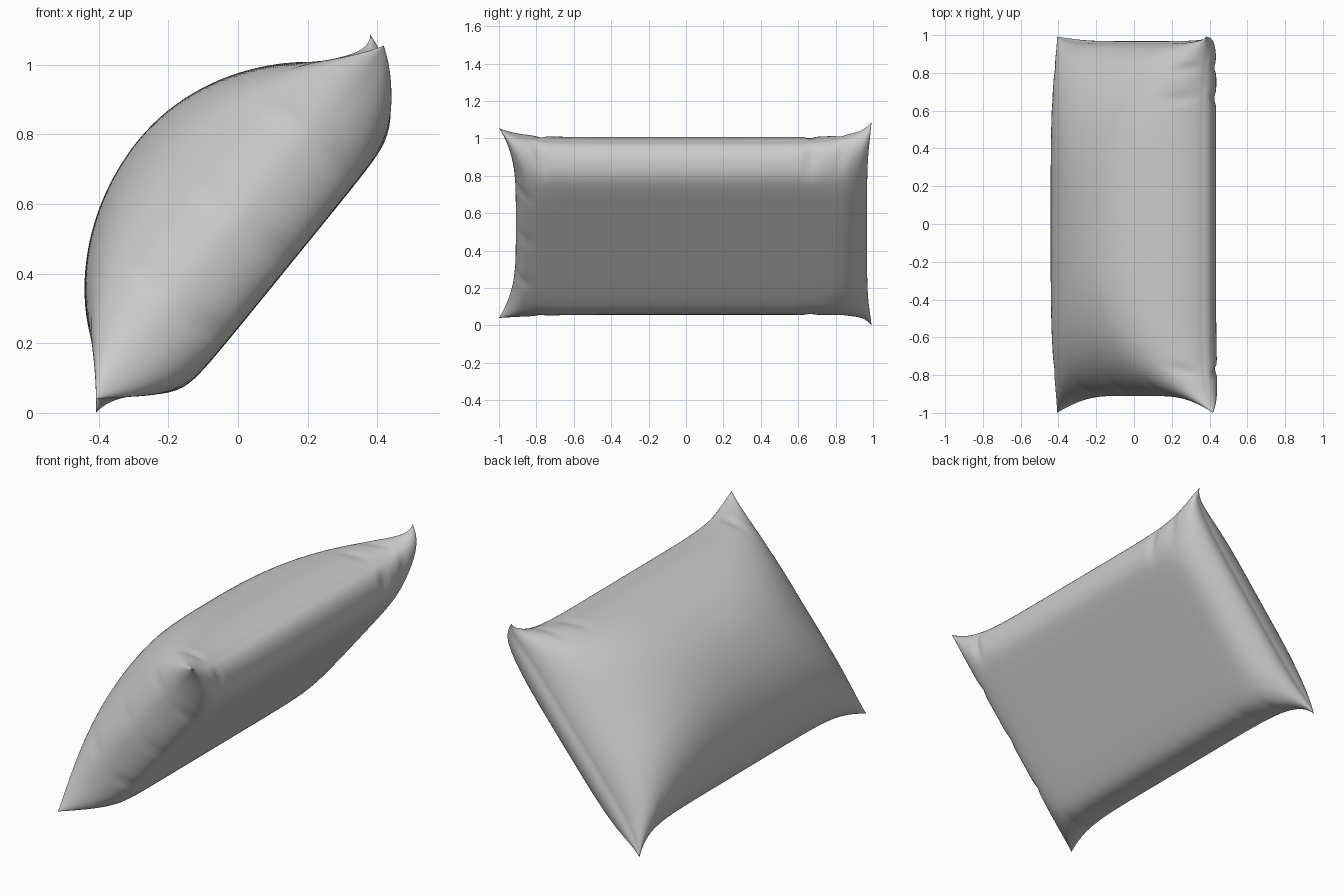
import bpy, bmesh, math
from mathutils import Vector

if "Cube" in bpy.data.objects:
    bpy.data.objects.remove(bpy.data.objects["Cube"])

NU, NV = 60, 90
CENTRE = Vector((0.005, 0, 0.55))
ALONG = Vector((0.631, 0, 0.776))      # leaning direction of the cushion
NORMAL = Vector((-0.776, 0, 0.631))    # direction of the domed face


def bump(x, c, r):
    return math.exp(-((x - c) / r) ** 2)


def full(x, power, q):
    return max(0.0, 1 - abs(x) ** power) ** q


def puckers(s, t):
    # short creases running in from the seams
    d = 0.0
    for c in (-0.45, 0.02, 0.5):
        d += 0.16 * bump(s, c, 0.04) * bump(t, -1, 0.06)
    for c, depth in ((-0.8, 0.25), (0.68, 0.25), (0.84, 0.2)):
        d += depth * bump(t, c, 0.025) * bump(abs(s), 1, 0.14) * (1 if s > 0 else 0.4)
    return 1 - d


def skin(i, j, side):
    s = math.sin(math.pi / 2 * (2 * i / NU - 1))
    t = math.sin(math.pi / 2 * (2 * j / NV - 1))
    # seam outline with drawn-out corners
    u = s * ((0.558 + 0.097 * abs(t) ** 7) if s > 0 else (0.58 + 0.075 * abs(t) ** 7))
    v = t * (0.91 + 0.09 * abs(s) ** 4 if t < 0 else 0.955 + 0.037 * abs(s) ** 5)
    if side > 0:
        edge = abs(s) ** 2
        w = 0.375 * full(s, 2, 0.73 if s > 0 else 0.64)
        w *= full(t, 3 + 4 * edge, 0.56 - 0.1 * edge)
    else:
        h = 0.25 * full(s, 4, 0.58) * full(t, 9 if t < 0 else 7, 0.5)
        w = -(h ** -10 + 0.19 ** -10) ** -0.1 if h > 1e-4 else 0
        # underside rolls out past the seam on the upper side and far end
        x = min(1.0, -w / 0.19)
        roll = 4 * x * (1 - x)
        u += 0.025 * roll * max(0, s) ** 4
        v += 0.025 * roll * max(0, t) ** 6
    w *= puckers(s, t)
    # twisted tips at the far end
    tip = max(0, t) ** 20
    w += tip * (0.05 * max(0, s) ** 16 - 0.025 * max(0, -s) ** 16)
    u -= tip * 0.03 * max(0, -s) ** 16
    return CENTRE + ALONG * u + NORMAL * w + Vector((0, v, 0))


# domed and flattened faces, joined along the seam
bm = bmesh.new()
for side in (1, -1):
    grid = [[bm.verts.new(skin(i, j, side)) for j in range(NV + 1)] for i in range(NU + 1)]
    for i in range(NU):
        for j in range(NV):
            q = [grid[i][j], grid[i + 1][j], grid[i + 1][j + 1], grid[i][j + 1]]
            bm.faces.new(q if side > 0 else q[::-1])
bmesh.ops.remove_doubles(bm, verts=bm.verts, dist=0.0003)
bmesh.ops.recalc_face_normals(bm, faces=bm.faces)
low = min(v.co.z for v in bm.verts)
bmesh.ops.translate(bm, verts=bm.verts, vec=(0, 0, -low))
mesh = bpy.data.meshes.new("cushion")
bm.to_mesh(mesh)
bm.free()
cushion = bpy.data.objects.new("cushion", mesh)
bpy.context.collection.objects.link(cushion)
bpy.context.view_layer.objects.active = cushion
cushion.select_set(True)
bpy.ops.object.shade_smooth_by_angle(angle=math.radians(50))
